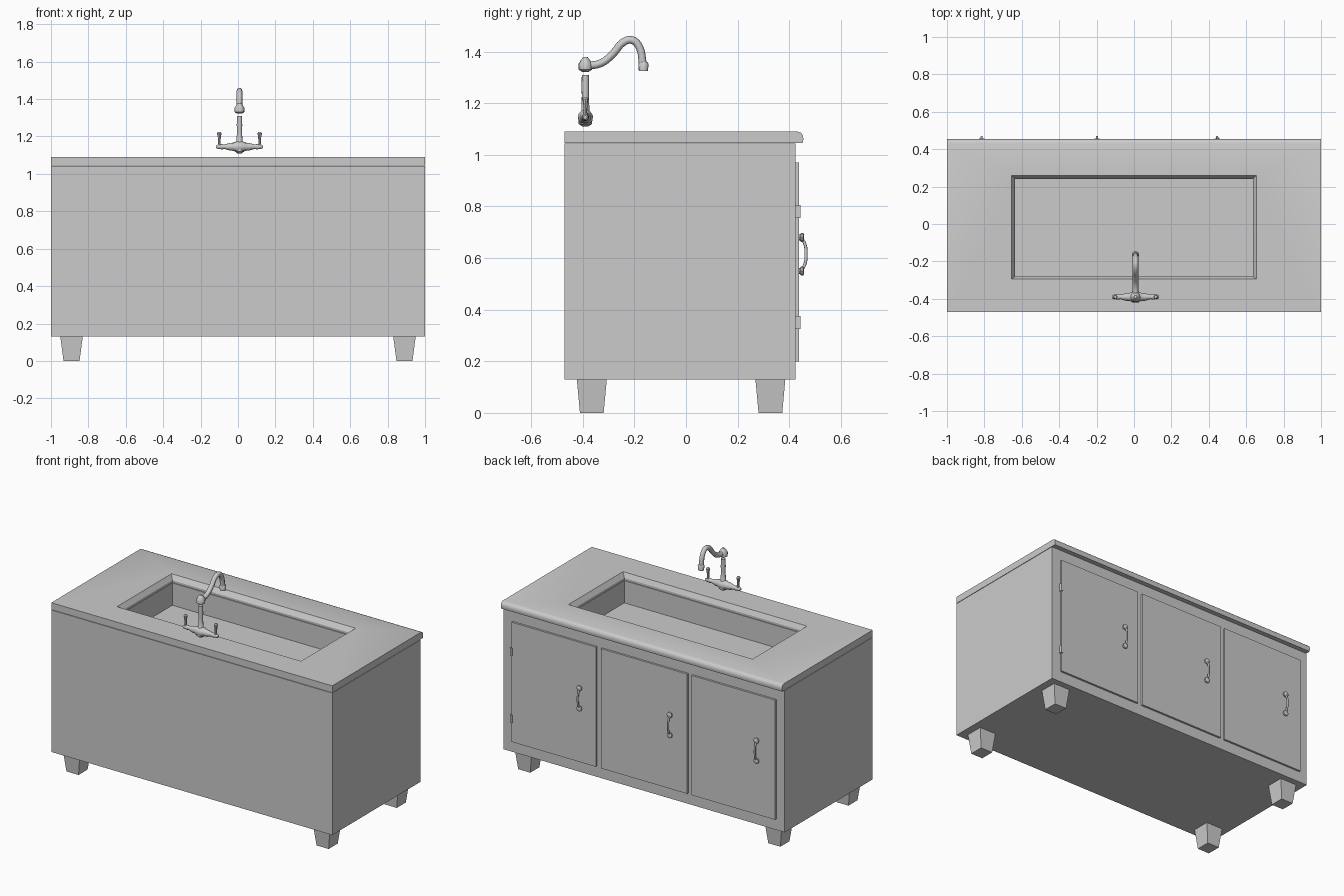
import bpy, bmesh, math
from mathutils import Vector

old = bpy.data.objects.get("Cube")
if old:
    bpy.data.objects.remove(old, do_unlink=True)

grey = bpy.data.materials.new("plain grey")
grey.use_nodes = True
COLOUR = (0.6, 0.6, 0.6, 1)
grey.diffuse_color = COLOUR
grey.node_tree.nodes["Principled BSDF"].inputs["Base Color"].default_value = COLOUR


def finish(name, bm, smooth=False):
    bmesh.ops.recalc_face_normals(bm, faces=bm.faces)
    mesh = bpy.data.meshes.new(name)
    bm.to_mesh(mesh)
    bm.free()
    mesh.materials.append(grey)
    obj = bpy.data.objects.new(name, mesh)
    bpy.context.collection.objects.link(obj)
    if smooth:
        bpy.ops.object.select_all(action="DESELECT")
        obj.select_set(True)
        bpy.context.view_layer.objects.active = obj
        bpy.ops.object.shade_smooth_by_angle(angle=math.radians(40))
    return obj


def loft(name, rings, smooth=False):
    """Skin a list of equal-length point rings and cap both ends."""
    bm = bmesh.new()
    loops = [[bm.verts.new(p) for p in ring] for ring in rings]
    n = len(loops[0])
    for a, b in zip(loops, loops[1:]):
        for i in range(n):
            j = (i + 1) % n
            bm.faces.new((a[i], a[j], b[j], b[i]))
    bm.faces.new(loops[0])
    bm.faces.new(loops[-1])
    return finish(name, bm, smooth)


def rect(x0, x1, y0, y1, z):
    return [(x0, y0, z), (x1, y0, z), (x1, y1, z), (x0, y1, z)]


def box(name, x0, x1, y0, y1, z0, z1):
    return loft(name, [rect(x0, x1, y0, y1, z) for z in (z0, z1)])


def lathe(name, base, axis, profile, sides=10):
    """Turn (distance, radius) pairs about an axis through base."""
    axis = Vector(axis).normalized()
    u = axis.orthogonal().normalized()
    v = axis.cross(u)
    rings = []
    for d, r in profile:
        c = Vector(base) + axis * d
        turns = [2 * math.pi * i / sides for i in range(sides)]
        rings.append([c + r * (u * math.cos(t) + v * math.sin(t)) for t in turns])
    return loft(name, rings, True)


def tube(name, points, radius):
    curve = bpy.data.curves.new(name, "CURVE")
    curve.dimensions = "3D"
    curve.bevel_depth = radius
    curve.bevel_resolution = 2
    curve.resolution_u = 4
    curve.use_fill_caps = True
    spline = curve.splines.new("BEZIER")
    spline.bezier_points.add(len(points) - 1)
    for bp, p in zip(spline.bezier_points, points):
        bp.co = p
        bp.handle_left_type = bp.handle_right_type = "AUTO"
    curve.materials.append(grey)
    obj = bpy.data.objects.new(name, curve)
    bpy.context.collection.objects.link(obj)
    return obj


# Cabinet and worktop with a rounded lip over the doors
cabinet = box("cabinet", -1, 1, -0.47, 0.425, 0.13, 1.043)
edge = [(-0.47, 1.046), (-0.47, 1.09), (0.432, 1.09), (0.445, 1.086),
        (0.453, 1.075), (0.455, 1.06), (0.452, 1.046)]
worktop = loft("worktop", [[(x, y, z) for y, z in edge] for x in (-1, 1)], True)

# Basin: one chamfered cutter through worktop and cabinet
cutter = loft("basin_cutter", [rect(-0.635, 0.635, -0.28, 0.24, 0.90),
                               rect(-0.635, 0.635, -0.28, 0.24, 1.06),
                               rect(-0.655, 0.655, -0.295, 0.26, 1.0901),
                               rect(-0.655, 0.655, -0.295, 0.26, 1.2)])
for obj in (cabinet, worktop):
    mod = obj.modifiers.new("basin", "BOOLEAN")
    mod.object = cutter
    mod.operation = "DIFFERENCE"
    mod.solver = "EXACT"
    bpy.context.view_layer.objects.active = obj
    bpy.ops.object.modifier_apply(modifier=mod.name)
bpy.data.objects.remove(cutter, do_unlink=True)
box("drain", -0.035, 0.035, -0.05, 0.015, 0.90, 0.906)

# Tapered feet
for side, sx in (("left", 0.89), ("right", -0.89)):
    for end, sy in (("front", -0.365), ("back", 0.327)):
        loft(f"{end}_{side}_foot",
             [rect(sx - a, sx + a, sy - b, sy + b, z)
              for a, b, z in ((0.043, 0.046, 0), (0.06, 0.058, 0.131))])

# Three doors, each with a bow handle between two knobs
for name, x0, x1, hx in (("left", 0.335, 0.935, 0.445), ("middle", -0.315, 0.3, -0.198),
                         ("right", -0.94, -0.345, -0.815)):
    box(f"{name}_door", x0, x1, 0.424, 0.438, 0.2, 0.97)
    for z in (0.55, 0.68):
        lathe(f"{name}_handle_knob", (hx, 0.436, z), (0, 1, 0),
              [(0, 0.012), (0.006, 0.012), (0.01, 0.018), (0.018, 0.018), (0.022, 0.01)], 8)
    tube(f"{name}_handle_bow", [(hx, 0.447, 0.55), (hx, 0.462, 0.58), (hx, 0.465, 0.615),
                                (hx, 0.462, 0.65), (hx, 0.447, 0.68)], 0.006)
for z in (0.35, 0.78):
    box("hinge", 0.928, 0.942, 0.424, 0.443, z - 0.025, z + 0.025)

# Tap: cross body, column, two upright levers
TX, TY = 0.008, -0.39
half = [(0.125, 0.007), (0.115, 0.013), (0.105, 0.012), (0.095, 0.015), (0.08, 0.012),
        (0.05, 0.021), (0.03, 0.022), (0.015, 0.03)]
spindle = [(-d, r) for d, r in half] + [(d, r) for d, r in reversed(half)]
lathe("tap_cross_body", (TX, TY, 1.145), (1, 0, 0), spindle)
lathe("tap_column", (TX, TY, 1.11), (0, 0, 1),
      [(0, 0.012), (0.01, 0.026), (0.04, 0.028), (0.06, 0.016), (0.12, 0.014),
       (0.15, 0.015), (0.2, 0.014)])
for side, s in (("left", 1), ("right", -1)):
    lathe(f"{side}_tap_lever", (TX + s * 0.108, TY, 1.145), (0, 0, 1),
          [(0, 0.01), (0.02, 0.007), (0.05, 0.008), (0.072, 0.012), (0.078, 0.008)], 8)

# Swan neck spout with its joint and nozzle
lathe("spout_joint", (TX, TY, 1.322), (0, 0, 1),
      [(0, 0.014), (0.008, 0.026), (0.028, 0.028), (0.045, 0.018), (0.058, 0.008)])
path = [(-0.39, 1.345), (-0.33, 1.355), (-0.28, 1.395), (-0.245, 1.435), (-0.21, 1.445),
        (-0.182, 1.42), (-0.167, 1.35)]
tube("spout", [(TX, y, z) for y, z in path], 0.015)
lathe("spout_nozzle", (TX, -0.165, 1.325), (0, 0, 1),
      [(0, 0.018), (0.028, 0.02), (0.035, 0.015)])
